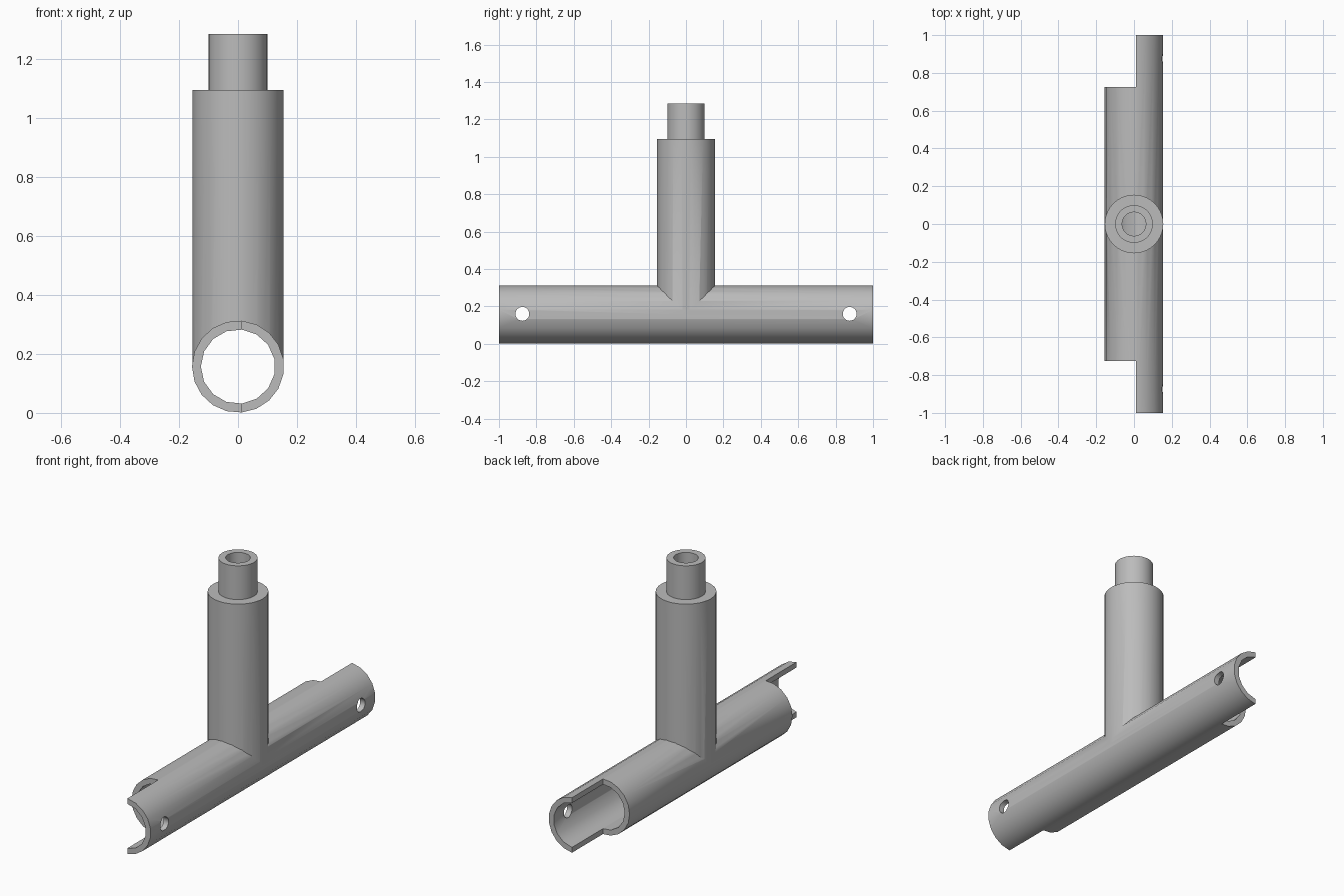
import bpy
from math import pi, radians
from mathutils import Matrix

if "Cube" in bpy.data.objects:
    bpy.data.objects.remove(bpy.data.objects["Cube"], do_unlink=True)

AXIS_Z = 0.157       # height of the cross tube's axis
R_OUT, R_IN = 0.156, 0.126
SEAM_X = 0.01        # plane of the half-tube cuts

steel = bpy.data.materials.new("plain grey")
steel.use_nodes = True
steel.diffuse_color = (0.5, 0.5, 0.5, 1)
steel.node_tree.nodes["Principled BSDF"].inputs["Base Color"].default_value = (0.5, 0.5, 0.5, 1)


def finish(name):
    ob = bpy.context.object
    ob.name = name
    ob.data.materials.append(steel)
    return ob


def cylinder(name, radius, length, sides, axis, centre):
    """Cylinder along an axis, with one vertex pointing to -x where it lies along y."""
    bpy.ops.mesh.primitive_cylinder_add(vertices=sides, radius=radius, depth=length)
    ob = finish(name)
    turn = Matrix.Rotation(pi / 2, 4, "Z")
    if axis == "y":
        turn = Matrix.Rotation(pi / 2, 4, "X") @ turn
    elif axis == "x":
        turn = Matrix.Rotation(pi / 2, 4, "Y") @ turn
    ob.data.transform(Matrix.Translation(centre) @ turn)
    return ob


def box(name, size, centre):
    bpy.ops.mesh.primitive_cube_add(size=1)
    ob = finish(name)
    ob.data.transform(Matrix.Translation(centre) @ Matrix.Diagonal((*size, 1)))
    return ob


def combine(target, tool, operation):
    """Apply a boolean and remove the tool."""
    mod = target.modifiers.new("boolean", "BOOLEAN")
    mod.operation, mod.solver, mod.object = operation, "EXACT", tool
    bpy.context.view_layer.objects.active = target
    bpy.ops.object.modifier_apply(modifier=mod.name)
    bpy.data.objects.remove(tool, do_unlink=True)


# Cross tube, upright post and narrower spigot
tee = cylinder("tee_fitting", R_OUT, 2, 19, "y", (0, 0, AXIS_Z))
post = cylinder("post", 0.155, 1.095 - AXIS_Z, 40, "z", (0, 0, (1.095 + AXIS_Z) / 2))
spigot = cylinder("spigot", 0.1, 0.585, 36, "z", (0, 0, 0.9925))
combine(post, spigot, "UNION")
combine(tee, post, "UNION")

# Bores through the cross tube and down the post
combine(tee, cylinder("tube_bore", R_IN, 2.2, 15, "y", (0, 0, AXIS_Z)), "DIFFERENCE")
combine(tee, cylinder("post_bore", 0.063, 1.3, 32, "z", (0, 0, AXIS_Z + 0.65)), "DIFFERENCE")

# Open half-shells and pin holes at both ends
for side in (-1, 1):
    cut = box("end_cut", (0.4, 0.4, 0.5), (SEAM_X - 0.2, side * 0.925, AXIS_Z))
    combine(tee, cut, "DIFFERENCE")
    hole = cylinder("pin_hole", 0.037, 0.3, 24, "x", (0.16, side * 0.875, AXIS_Z + 0.003))
    combine(tee, hole, "DIFFERENCE")

# Smooth walls with crisp rims
bpy.ops.object.select_all(action="DESELECT")
tee.select_set(True)
bpy.context.view_layer.objects.active = tee
bpy.ops.object.shade_smooth_by_angle(angle=radians(32))
